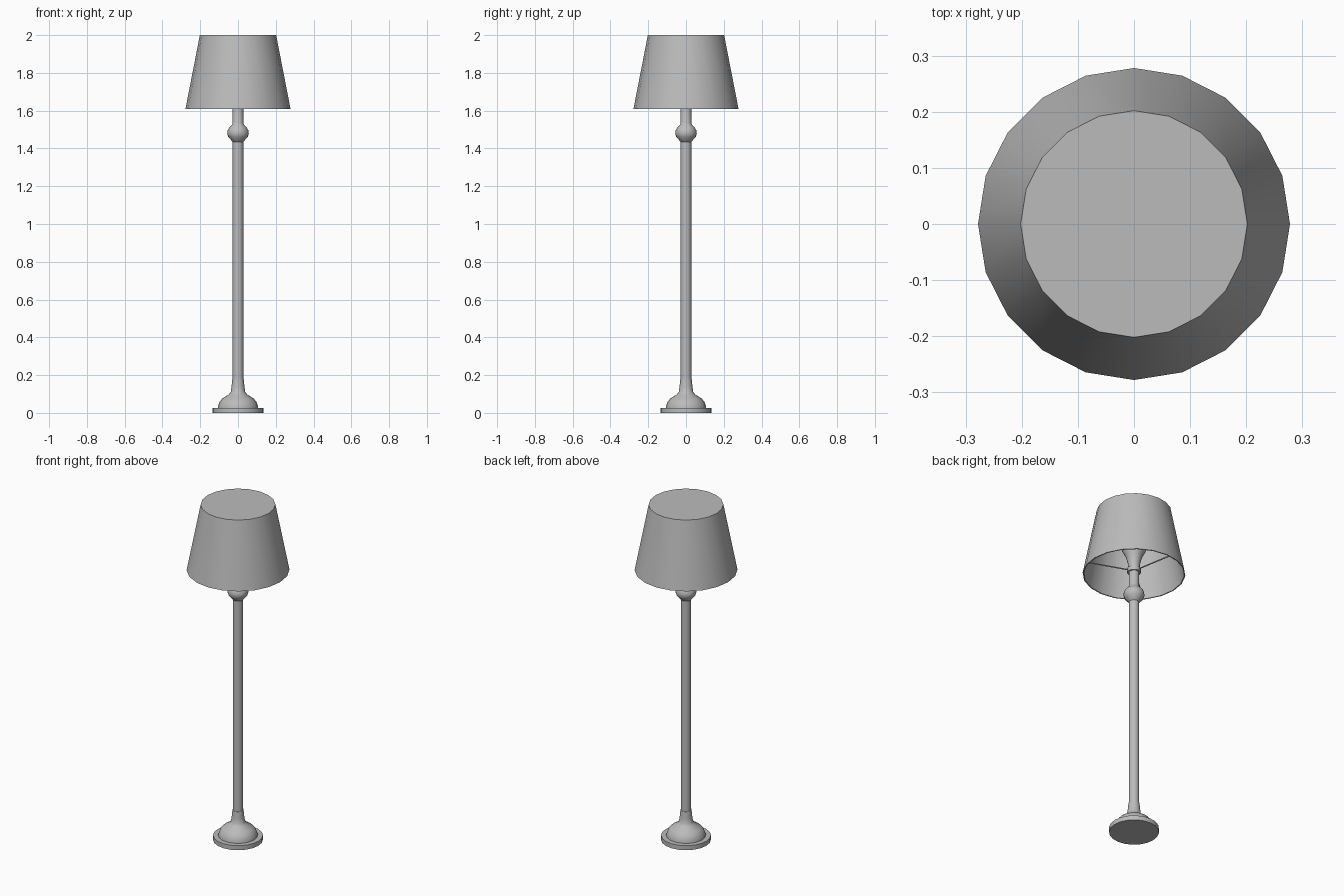
import bpy
import bmesh
import math
from mathutils import Vector

cube = bpy.data.objects.get("Cube")
if cube:
    bpy.data.objects.remove(cube)

SIDES = 20

grey = bpy.data.materials.new("plain grey")
grey.use_nodes = True
colour = (0.5, 0.5, 0.5, 1)
grey.diffuse_color = colour
grey.node_tree.nodes["Principled BSDF"].inputs["Base Color"].default_value = colour


def finish(name, bm, angle=35):
    bmesh.ops.remove_doubles(bm, verts=bm.verts, dist=1e-5)
    bmesh.ops.recalc_face_normals(bm, faces=bm.faces)
    mesh = bpy.data.meshes.new(name)
    bm.to_mesh(mesh)
    bm.free()
    mesh.materials.append(grey)
    obj = bpy.data.objects.new(name, mesh)
    bpy.context.collection.objects.link(obj)
    bpy.ops.object.select_all(action="DESELECT")
    obj.select_set(True)
    bpy.context.view_layer.objects.active = obj
    bpy.ops.object.shade_smooth_by_angle(angle=math.radians(angle))
    return obj


def lathe(name, profile):
    """Spin a (radius, height) profile that starts and ends on the axis."""
    bm = bmesh.new()
    verts = [bm.verts.new((r, 0, z)) for r, z in profile]
    edges = [bm.edges.new(pair) for pair in zip(verts, verts[1:])]
    bmesh.ops.spin(bm, geom=verts + edges, axis=(0, 0, 1), cent=(0, 0, 0),
                   angle=math.tau, steps=SIDES, use_duplicate=False)
    return finish(name, bm)


def rod(name, start, end, radius):
    bm = bmesh.new()
    axis = end - start
    bmesh.ops.create_cone(bm, cap_ends=True, segments=6, radius1=radius,
                          radius2=radius, depth=axis.length)
    turn = axis.to_track_quat("Z", "Y").to_matrix().to_4x4()
    turn.translation = (start + end) / 2
    bm.transform(turn)
    return finish(name, bm, 65)


# Foot plate and domed foot
lathe("base_plate", [(0, 0), (.135, 0), (.135, .027), (0, .027)])
lathe("base_dome", [(0, .02), (.107, .02), (.107, .032), (.098, .058),
                    (.082, .077), (.048, .098), (.038, .112), (.034, .14),
                    (.03, .18), (0, .18)])

# Pole with its turned knob
lathe("pole", [(0, .17), (.028, .17), (.028, 1.435), (.034, 1.441),
               (.052, 1.462), (.057, 1.478), (.055, 1.495), (.046, 1.512),
               (.033, 1.524), (.028, 1.535), (.028, 1.66), (0, 1.66)])

# Collar and bulb inside the shade
lathe("collar", [(0, 1.62), (.037, 1.62), (.037, 1.645), (0, 1.645)])
lathe("bulb", [(0, 1.645), (.031, 1.645), (.034, 1.68), (.045, 1.72),
               (.066, 1.76), (.078, 1.8), (.073, 1.84), (.053, 1.872),
               (.025, 1.888), (0, 1.89)])

# Thin-walled shade, closed on top and open below
lathe("shade", [(0, 2), (.202, 2), (.278, 1.61), (.272, 1.61),
                (.197, 1.994), (0, 1.994)])

# Three spokes that carry the shade
for i in range(3):
    a = math.radians(100 + 120 * i)
    out = Vector((math.cos(a), math.sin(a), 0))
    lift = Vector((0, 0, 1.632))
    rod(f"spoke_{i + 1}", out * .03 + lift, out * .267 + lift, .004)
